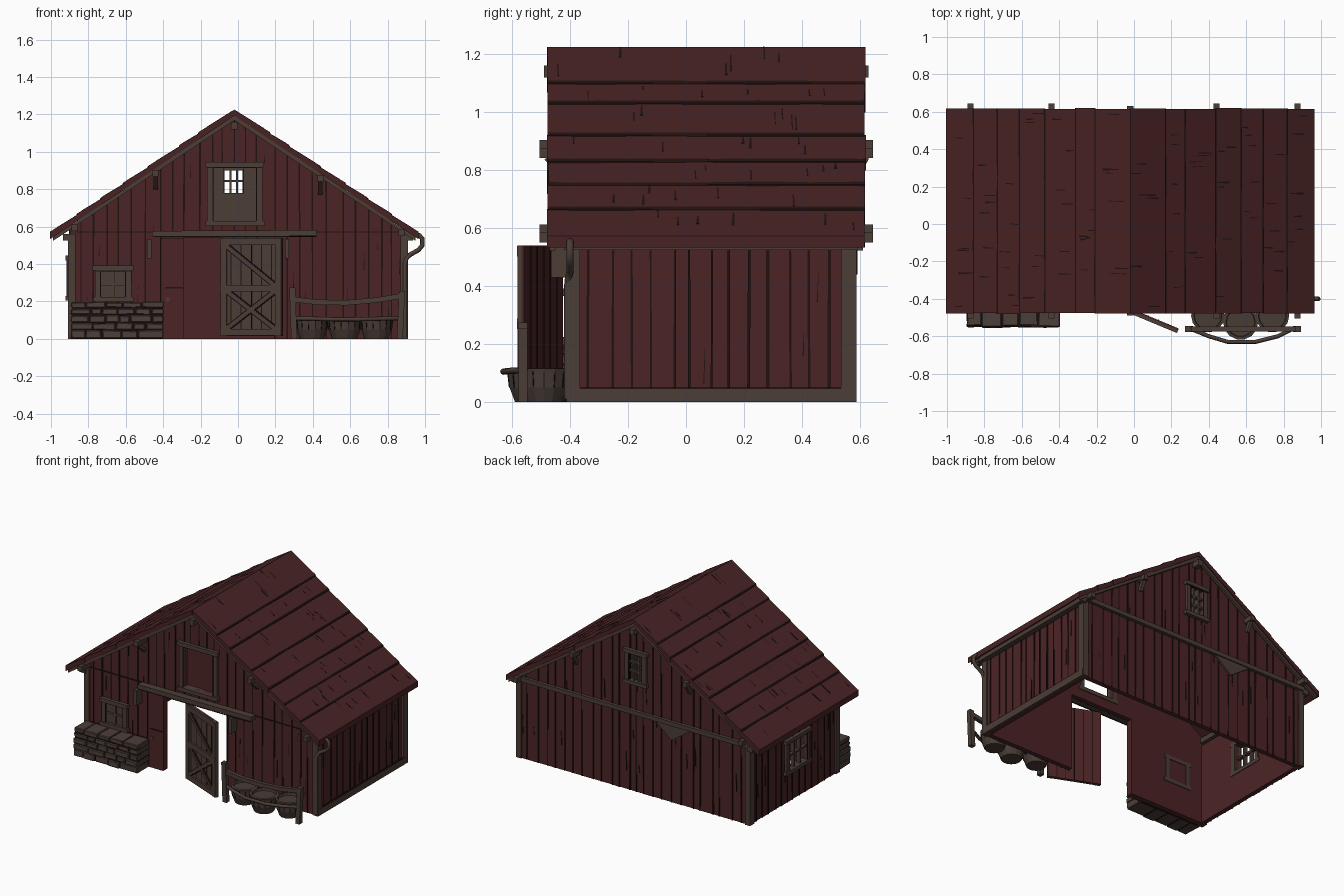
import bpy, bmesh, math, random
from mathutils import Vector as V

if "Cube" in bpy.data.objects:
    bpy.data.objects.remove(bpy.data.objects["Cube"])

random.seed(4)
R = random.uniform
RED, ROOF, WOOD, STONE, DARK, BARREL = range(6)
MATS = []
for name, col in [("barn red", (.072, .0175, .0185)), ("roof red", (.066, .0165, .0175)),
                  ("weathered timber", (.072, .047, .038)), ("field stone", (.072, .049, .040)),
                  ("dark seams", (.014, .006, .005)), ("barrel wood", (.066, .045, .036))]:
    m = bpy.data.materials.new(name)
    m.diffuse_color = (*col, 1)
    m.use_nodes = True
    m.node_tree.nodes["Principled BSDF"].inputs["Base Color"].default_value = m.diffuse_color
    MATS.append(m)


def finish(bm, name):
    bmesh.ops.recalc_face_normals(bm, faces=bm.faces)
    me = bpy.data.meshes.new(name)
    bm.to_mesh(me)
    bm.free()
    for m in MATS:
        me.materials.append(m)
    ob = bpy.data.objects.new(name, me)
    bpy.context.collection.objects.link(ob)
    return ob


def prism(bm, pts, off, mat):
    a = [bm.verts.new(p) for p in pts]
    b = [bm.verts.new(V(p) + V(off)) for p in pts]
    n = len(a)
    fs = [bm.faces.new(a), bm.faces.new(b[::-1])]
    fs += [bm.faces.new((a[i], a[(i + 1) % n], b[(i + 1) % n], b[i])) for i in range(n)]
    for f in fs:
        f.material_index = mat


def box(bm, x0, x1, y0, y1, z0, z1, mat):
    prism(bm, [(x0, y0, z0), (x1, y0, z0), (x1, y1, z0), (x0, y1, z0)], (0, 0, z1 - z0), mat)


def beam(bm, p, q, w, h, mat, side=None):
    p, q = V(p), V(q)
    d = (q - p).normalized()
    s = V(side).normalized() if side else d.cross(V((0, 0, 1))).normalized()
    u = s.cross(d).normalized() * h / 2
    s = s * w / 2
    prism(bm, [p - s - u, p + s - u, p + s + u, p - s + u], q - p, mat)


def tube(name, pts, r, mat):
    cu = bpy.data.curves.new(name, 'CURVE')
    cu.dimensions, cu.bevel_depth, cu.bevel_resolution, cu.use_fill_caps = '3D', r, 2, True
    sp = cu.splines.new('POLY')
    sp.points.add(len(pts) - 1)
    for c, p in zip(sp.points, pts):
        c.co = (*p, 1)
    cu.materials.append(MATS[mat])
    bpy.context.collection.objects.link(bpy.data.objects.new(name, cu))


RX = -.02                                   # ridge position in x


def roof_z(x):
    return 1.225 - abs(x - RX) * .67


def plank_wall(name, u0, u1, at, top, holes, out, step, extra=()):
    """Vertical planks with dark seams; at(u, d, z) maps wall coords to space, d = outward depth."""
    cuts = {u0, u1, *extra}
    for h in holes:
        cuts |= {h[0], h[1]}
    cuts = sorted(cuts)
    us = []
    for a, b in zip(cuts, cuts[1:]):
        n = max(1, round((b - a) / step))
        us += [a] + [a + (b - a) * (i + R(-.2, .2)) / n for i in range(1, n)]
    us.append(u1)
    bm = bmesh.new()
    off = V(at(0, 1, 0)) - V(at(0, 0, 0))
    for a, b in zip(us, us[1:]):
        spans, z = [], 0
        for h in sorted(holes, key=lambda h: h[2]):
            if h[0] < (a + b) / 2 < h[1]:
                if h[2] > z:
                    spans.append((z, h[2]))
                z = h[3]
        spans.append((z, None))
        j = R(0, .004)
        for lo, hi in spans:
            ta, tb = (hi, hi) if hi else (top(a), top(b))
            prism(bm, [at(a, -.03, lo), at(b, -.03, lo), at(b, -.03, tb), at(a, -.03, ta)], off * (.03 + j), RED)
            w, k = R(.003, .005), R(-.003, .003)
            prism(bm, [at(a - w, 0, lo), at(a + w, 0, lo), at(a + w + k, 0, ta - .004), at(a - w + k, 0, ta - .004)],
                  off * .0065, DARK)
            if ta - lo > .3 and R(0, 1) < .7:          # short split in the plank
                c, zc, ln = a + (b - a) * R(.3, .7), lo + (ta - lo) * R(.1, .7), R(.05, .14)
                prism(bm, [at(c - .002, 0, zc), at(c + .003, 0, zc), at(c + .004, 0, zc + ln)], off * .006, DARK)
    return finish(bm, name)


def gable_top(x):
    return roof_z(x) - .035


back_hole = (-.075, .03, .78, .97)
plank_wall("front_wall", -.9, .9, lambda u, d, z: (u, -.40 - d, z), gable_top,
           [(-.29, .2, 0, .54), (-.135, .1, .63, .92)], -1, .068, (RX,))
plank_wall("back_wall", -.9, .9, lambda u, d, z: (u, .575 + d, z), gable_top, [back_hole], 1, .075, (RX,))
plank_wall("right_wall", -.40, .575, lambda u, d, z: (.895 + d, u, z), lambda u: .56, [], 1, .07)
plank_wall("left_wall", -.40, .575, lambda u, d, z: (-.895 - d, u, z), lambda u: .56, [(-.04, .16, .23, .42)], -1, .07)

# roof: overlapping rows of boards on both slopes, with seams and cracks
bm = bmesh.new()
rows = [0, .187, .29, .455, .59, .709, .836, .985]
for s in (-1, 1):
    for d0, d1 in zip(rows, rows[1:]):
        z0, z1 = 1.225 - d0 * .67, 1.225 - d1 * .67
        x0, x1 = RX + s * d0, RX + s * d1
        y0, y1 = -.48 + R(0, .006), .62 - R(0, .006)
        prism(bm, [(x0, y0, z0 - .032), (x1, y0, z1 - .032), (x1, y0, z1 + .008), (x0, y0, z0)], (0, y1 - y0, 0), ROOF)
        if d1 < .9:                                    # wavering seam below each row
            ys = [y0 + (y1 - y0) * i / 6 for i in range(7)]
            ks = [R(0, .004) for _ in ys]
            for i in range(6):
                prism(bm, [(x1 - s * .001, ys[i], z1 + .009 + ks[i] * .3), (x1 - s * .001, ys[i + 1], z1 + .009 + ks[i + 1] * .3),
                           (x1 + s * (.004 + ks[i + 1]), ys[i + 1], z1), (x1 + s * (.004 + ks[i]), ys[i], z1)],
                      (0, 0, -.006), DARK)
        for _ in range(6):
            y, a = R(-.45, .6), R(.0, .5)
            b = a + R(.25, .5)
            f = lambda t: (x0 + (x1 - x0) * t, z0 + (z1 + .008 - z0) * t + .001)
            (xa, za), (xb, zb) = f(a), f(b)
            prism(bm, [(xa, y, za), (xb, y + R(-.005, .005), zb), (xb, y + .007, zb), (xa, y + .005, za)], (0, 0, -.004), DARK)
finish(bm, "roof")

# timber frame: corner posts, purlins, rake boards, plates and sills
bm = bmesh.new()
for s in (-1, 1):
    for y0, y1 in ((-.412, -.365), (.535, .588)):
        box(bm, s * .868, s * .908, y0, y1, 0, .56, WOOD)
    box(bm, s * .893, s * .935, -.42, .60, .525, .56, WOOD)
    for x, z in ((.44, .855), (.875, .57)):
        zz = roof_z(s * x) - .06
        box(bm, s * x - .016, s * x + .016, -.505, .645, zz - .015, zz + .02, WOOD)
        if x < .5:
            for y, t in ((-.41, -.48), (.585, .62)):
                beam(bm, (s * x, y, zz - .075), (s * x, t, zz - .012), .022, .025, WOOD, (1, 0, 0))
    for y in (-.47, .59):
        xa, xb = RX, RX + s * .97
        prism(bm, [(xa, y, 1.193), (xb, y, 1.193 - .65), (xb, y, 1.193 - .67), (xa, y, 1.168)], (0, .02, 0), WOOD)
box(bm, RX - .018, RX + .018, -.49, .63, 1.12, 1.16, WOOD)
box(bm, .89, .91, -.40, .58, 0, .045, WOOD)
box(bm, -.90, .90, .575, .60, .545, .575, WOOD)
box(bm, .9, .907, -.4, .58, .045, .051, DARK)
box(bm, -.87, .87, -.407, -.40, .568, .575, DARK)
prism(bm, [(-.46, .58, .55), (-.17, .58, .55), (-.30, .58, .44)], (0, .012, 0), WOOD)
finish(bm, "timber_frame")

# door rail and its brackets
bm = bmesh.new()
beam(bm, (-.46, -.43, .562), (.42, -.43, .567), .05, .03, WOOD)
box(bm, -.45, .42, -.457, -.453, .545, .549, DARK)
for x in (-.475, .262):
    box(bm, x - .012, x + .012, -.465, -.40, .43, .535, WOOD)
finish(bm, "door_rail")

# plain red side panel with latch
bm = bmesh.new()
box(bm, -.41, -.29, -.414, -.40, 0, .54, RED)
box(bm, -.39, -.295, -.419, -.412, .27, .276, DARK)
box(bm, -.385, -.365, -.419, -.412, .20, .22, WOOD)
box(bm, -.414, -.409, -.417, -.40, 0, .54, DARK)
finish(bm, "side_panel")

# open cross-braced door, red on its inner face
bm = bmesh.new()
A, B = V((-.09, -.435, 0)), V((.235, -.57, 0))
ux = (B - A).normalized()
nrm = V((ux.y, -ux.x, 0))
L = (B - A).length


def dp(u, z, d=0):
    return A + ux * u + nrm * d + V((0, 0, z))


def dboard(u0, z0, u1, z1, w, mat, d=.006, t=.012):
    beam(bm, dp(u0, z0, d), dp(u1, z1, d), t, w, mat, nrm)


prism(bm, [dp(0, .015, -.012), dp(L, .015, -.012), dp(L, .54, -.012), dp(0, .54, -.012)], nrm * .009, RED)
prism(bm, [dp(0, .015, -.004), dp(L, .015, -.004), dp(L, .54, -.004), dp(0, .54, -.004)], nrm * .006, WOOD)
for i in range(1, 6):
    dboard(L * i / 6, .02, L * i / 6, .535, .005, DARK, 0, .007)
    dboard(L * i / 6, .02, L * i / 6, .535, .005, DARK, -.011, .007)
for z in (.035, .27, .52):
    dboard(0, z, L, z, .036, WOOD, .008)
for u in (.018, L - .018):
    dboard(u, .015, u, .54, .034, WOOD, .007)
for a, b in (((.03, .05), (L - .03, .26)), ((L - .03, .05), (.03, .26)), ((.03, .5), (L - .03, .28))):
    dboard(*a, *b, .03, DARK, .004)
    dboard(*a, *b, .02, WOOD, .006)
finish(bm, "barn_door")


def window(name, u0, u1, z0, z1, at, cols, rws, pane):
    """Frame, muntins and sill around an opening; at(u, d, z) as for the walls."""
    bm = bmesh.new()

    def slab(a, b, c, e, d0, d1, mat):
        prism(bm, [at(a, d0, c), at(b, d0, c), at(b, d0, e), at(a, d0, e)], V(at(0, d1, 0)) - V(at(0, d0, 0)), mat)
    w = .03
    slab(u0 - w, u0, z0, z1, -.035, .02, WOOD)
    slab(u1, u1 + w, z0, z1, -.035, .02, WOOD)
    slab(u0 - w - .012, u1 + w + .01, z1, z1 + .026, -.035, .028, WOOD)
    slab(u0 - w - .01, u1 + w + .012, z0 - .026, z0, -.035, .028, WOOD)
    for u in (u0 - .002, u1 - .003):
        slab(u, u + .005, z0, z1, .015, .0215, DARK)
    slab(u0 - w, u1 + w, z1 - .006, z1, .015, .0215, DARK)
    for i in range(1, cols):
        u = u0 + (u1 - u0) * i / cols
        slab(u - .006, u + .006, z0, z1, -.015, .012, WOOD)
    for i in range(1, rws):
        z = z0 + (z1 - z0) * i / rws
        slab(u0, u1, z - .006, z + .006, -.015, .012, WOOD)
    if pane:
        slab(u0, u1, z0, z1, 0, .008, WOOD)
        for i in (.5,):
            u = u0 + (u1 - u0) * i
            slab(u + .006, u + .01, z0, z1, .006, .011, DARK)
            slab(u0, u1, (z0 + z1) / 2 - .01, (z0 + z1) / 2 - .006, .006, .011, DARK)
    finish(bm, name)


window("hatch_frame", -.135, .1, .63, .92, lambda u, d, z: (u, -.40 - d, z), 1, 1, False)
window("front_window", -.735, -.60, .225, .365, lambda u, d, z: (u, -.40 - d, z), 2, 2, True)
window("back_window", *back_hole, lambda u, d, z: (u, .575 + d, z), 3, 3, False)
window("left_window", -.04, .16, .23, .42, lambda u, d, z: (-.895 - d, u, z), 3, 2, False)

# boarding inside the back wall below the window
bm = bmesh.new()
box(bm, -.15, .11, .538, .545, .58, .78, WOOD)
box(bm, -.15, -.075, .538, .545, .78, .98, WOOD)
box(bm, .03, .11, .538, .545, .78, .98, WOOD)
finish(bm, "inner_window_boards")

# low stone wall: irregular courses round a dark core
bm = bmesh.new()
z = 0
for i, h in enumerate((.046, .04, .042, .036, .036)):
    x = -.895
    while x < -.40:
        w = R(.055, .125)
        x1 = x + w if x + w < -.44 else -.395
        f = R(0, .012) + i * .001
        box(bm, x + .002, x1 - .002, -.557 + f, -.415, z + .001, z + h - .002 + R(-.003, .003), STONE)
        x = x1
    z += h
for v in bm.verts:
    v.co += V((R(-.003, .003), R(-.003, .003), R(-.002, .002) if v.co.z > .01 else 0))
bmesh.ops.bevel(bm, geom=bm.edges[:], offset=.005, segments=1, affect='EDGES')
for f in bm.faces:
    f.material_index = STONE
box(bm, -.885, -.402, -.541, -.40, .002, .192, DARK)
finish(bm, "stone_wall")

# hitching fence: two posts and a sagging rail
bm = bmesh.new()
for x, t, lean in ((.30, .275, -.01), (.865, .255, .012)):
    beam(bm, (x, -.562, 0), (x + lean, -.562, t), .032, .032, WOOD, (1, 0, 0))
pts = [(.285, .212), (.42, .196), (.58, .193), (.74, .207), (.875, .23)]
for a, b in zip(pts, pts[1:]):
    beam(bm, (a[0], -.562, a[1]), (b[0], -.562, b[1]), .026, .028, WOOD)
finish(bm, "hitching_fence")

# three squat tubs with open tops, plus a bowed rim rail in front
for i, (x, y, r) in enumerate(((.395, -.49, .088), (.57, -.525, .092), (.74, -.49, .088))):
    bm = bmesh.new()
    n, prof = 14, [(.72, 0), (.93, .05), (1, .105), (1.02, .115), (.85, .118), (.82, .10)]
    rings = [[bm.verts.new((x + r * k * math.cos(2 * math.pi * j / n), y + r * k * math.sin(2 * math.pi * j / n), zz))
              for j in range(n)] for k, zz in prof]
    for a, b in zip(rings, rings[1:]):
        for j in range(n):
            bm.faces.new((a[j], a[(j + 1) % n], b[(j + 1) % n], b[j]))
    bm.faces.new(rings[0][::-1])
    bm.faces.new(rings[-1])
    for f in bm.faces:
        f.material_index = BARREL
    for j in range(n):                                 # stave seams
        c, s = math.cos(2 * math.pi * j / n), math.sin(2 * math.pi * j / n)
        beam(bm, (x + r * .93 * c, y + r * .93 * s, .05), (x + r * c, y + r * s, .105), .004, .004, DARK)
    finish(bm, "tub_%d" % (i + 1))
tube("tub_rim_rail", [(.29, -.555, .11), (.40, -.60, .108), (.50, -.63, .105), (.65, -.63, .105), (.77, -.60, .108), (.86, -.555, .11)], .011, WOOD)

# drain pipe curling from the eave to the corner
tube("drain_pipe", [(.94, -.40, .555), (.97, -.40, .553), (.986, -.40, .535), (.986, -.40, .50), (.965, -.40, .475),
                    (.92, -.40, .45), (.90, -.405, .43), (.893, -.408, .40), (.893, -.408, .01)], .0125, WOOD)
